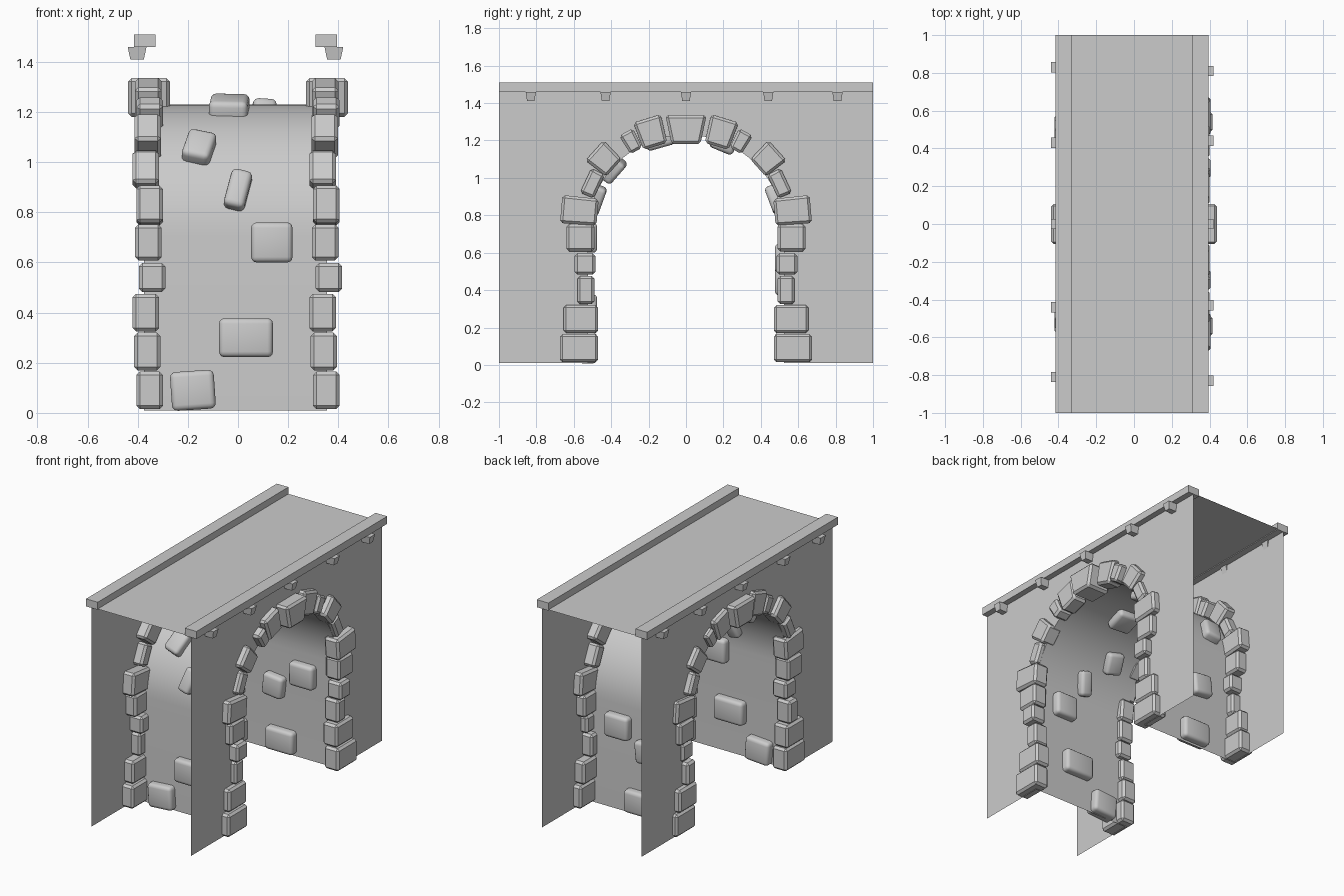
import bpy, bmesh
from math import sin, cos, pi, asin, radians
from mathutils import Matrix, Vector

if "Cube" in bpy.data.objects:
    bpy.data.objects.remove(bpy.data.objects["Cube"])

R, SPRING, BASE, TOP = 0.525, 0.705, 0.01, 1.465
WALLS = (-0.375, 0.355)


def add(name, bm, smooth=False):
    me = bpy.data.meshes.new(name)
    bm.normal_update()
    bm.to_mesh(me)
    bm.free()
    ob = bpy.data.objects.new(name, me)
    bpy.context.collection.objects.link(ob)
    if smooth:
        for p in me.polygons:
            p.use_smooth = True
    return ob


def frame(pos, side, a):
    # local y points radially outwards, local z along the arch
    n, t = (0, side * cos(a), sin(a)), (0, -side * sin(a), cos(a))
    m = Matrix(((1, n[0], t[0]), (0, n[1], t[1]), (0, n[2], t[2]))).to_4x4()
    return Matrix.Translation(pos) @ m


def block(name, size, mat, bevel, segs=1, taper=(1, 1), smooth=False):
    # bevelled box; taper scales the z size on the inner / outer radial side
    bm = bmesh.new()
    bmesh.ops.create_cube(bm, size=1)
    for v in bm.verts:
        k = taper[0] if v.co.y < 0 else taper[1]
        v.co = Vector((v.co.x * size[0], v.co.y * size[1], v.co.z * size[2] * k))
    if bevel:
        bmesh.ops.bevel(bm, geom=bm.edges[:], offset=bevel, segments=segs,
                        profile=0.5, affect='EDGES')
    bm.transform(mat)
    bmesh.ops.recalc_face_normals(bm, faces=bm.faces[:])
    return add(name, bm, smooth)


# Arch profile in (y, z), right foot over the crown to left foot
N = 32
arch = [(R, BASE)] + [(R * cos(pi * i / N), SPRING + R * sin(pi * i / N))
                      for i in range(N + 1)] + [(-R, BASE)]

# Side walls with arched openings
for x, nm in zip(WALLS, ("left", "right")):
    bm = bmesh.new()
    pts = arch + [(-1, BASE), (-1, TOP), (1, TOP), (1, BASE)]
    f = bm.faces.new([bm.verts.new((x, y, z)) for y, z in pts])
    f.normal_update()
    if f.normal.x * x < 0:
        f.normal_flip()
    bmesh.ops.triangulate(bm, faces=[f])
    add(nm + "_wall", bm)

# Tunnel vault joining the openings
bm = bmesh.new()
rows = [[bm.verts.new((x, y, z)) for x in WALLS] for y, z in arch]
for a, b in zip(rows, rows[1:]):
    bm.faces.new((a[0], a[1], b[1], b[0]))
add("tunnel_vault", bm, True)

# Roadway deck
bm = bmesh.new()
bm.faces.new([bm.verts.new((x, y, TOP)) for x, y in
              ((WALLS[0], -1), (WALLS[1], -1), (WALLS[1], 1), (WALLS[0], 1))])
add("deck", bm)

# Parapet ledges and tapered brackets (far side is the near one turned round)
for s, nm in ((-1, "left"), (1, "right")):
    block(nm + "_ledge", (0.085, 2, 0.05),
          Matrix.Translation((s * 0.3625 - 0.01, 0, 1.485)), 0)
    for y in (-0.83, -0.43, 0, 0.44, 0.81):
        bm = bmesh.new()
        bmesh.ops.create_cube(bm, size=1)
        for v in bm.verts:
            k = 1 if v.co.z > 0 else 0.72
            v.co = Vector((v.co.x * 0.075 * k + s * 0.3925 - 0.01,
                           v.co.y * 0.055 * k + s * y, v.co.z * 0.05 + 1.435))
        add(nm + "_bracket", bm)

# Arch surround stones: y, z, radial size, tangential size, angle, x shift, inner taper
stones = [
    (0.572, 0.090, 0.205, 0.150, 0, 0.000, 1),
    (0.562, 0.245, 0.185, 0.150, 0, -0.010, 1),
    (0.535, 0.400, 0.090, 0.150, 0, -0.015, 1),
    (0.540, 0.540, 0.110, 0.115, 0, 0.010, 1),
    (0.565, 0.680, 0.150, 0.145, 0, -0.005, 1),
    (0.570, 0.825, 0.195, 0.150, 5, 0.000, 0.95),
    (0.500, 0.970, 0.080, 0.145, 25, -0.015, 0.95),
    (0.437, 1.100, 0.140, 0.145, 42, -0.007, 0.85),
    (0.293, 1.195, 0.115, 0.085, 61, 0.000, 0.85),
    (0.186, 1.243, 0.155, 0.155, 73, -0.005, 0.85),
]
for s, nm in ((-1, "left"), (1, "right")):
    for y, z, r, t, a, dx, tp in stones:
        for side in (-1, 1):
            block(nm + "_arch_stone", (0.106, r, t),
                  frame((s * 0.3525 + dx, side * y, z), side, radians(a)),
                  0.014, 1, (tp, 1))
    block(nm + "_keystone", (0.168, 0.155, 0.22),
          frame((s * 0.355, 0, 1.258), 1, pi / 2), 0.014, 1, (0.7, 1))

# Loose rounded stones set in the vault: x, z (on the arch), side, width, height, roll
inset = [
    (-0.155, 1.05, -1, 0.115, 0.14, 15),
    (0.00, 0.885, -1, 0.085, 0.16, 14),
    (0.135, 0.68, -1, 0.165, 0.16, 0),
    (0.032, 0.30, -1, 0.215, 0.155, 0),
    (-0.18, 0.09, -1, 0.175, 0.155, -4),
    (-0.035, 1.21, -1, 0.155, 0.15, 4),
    (0.10, 1.19, 1, 0.095, 0.13, 10),
    (0.12, 0.57, 1, 0.175, 0.155, 0),
    (-0.09, 0.45, 1, 0.145, 0.145, 6),
    (-0.04, 0.10, 1, 0.205, 0.15, 0),
    (-0.20, 0.89, 1, 0.12, 0.15, -8),
]
for x, z, side, w, h, roll in inset:
    a = asin(max(0, z - SPRING) / R)
    m = frame((x, side * R * cos(a), z), side, a)
    block("vault_stone", (w, 0.1, h), m @ Matrix.Rotation(radians(roll), 4, 'Y'),
          0.022, 3, (1, 1), True)
